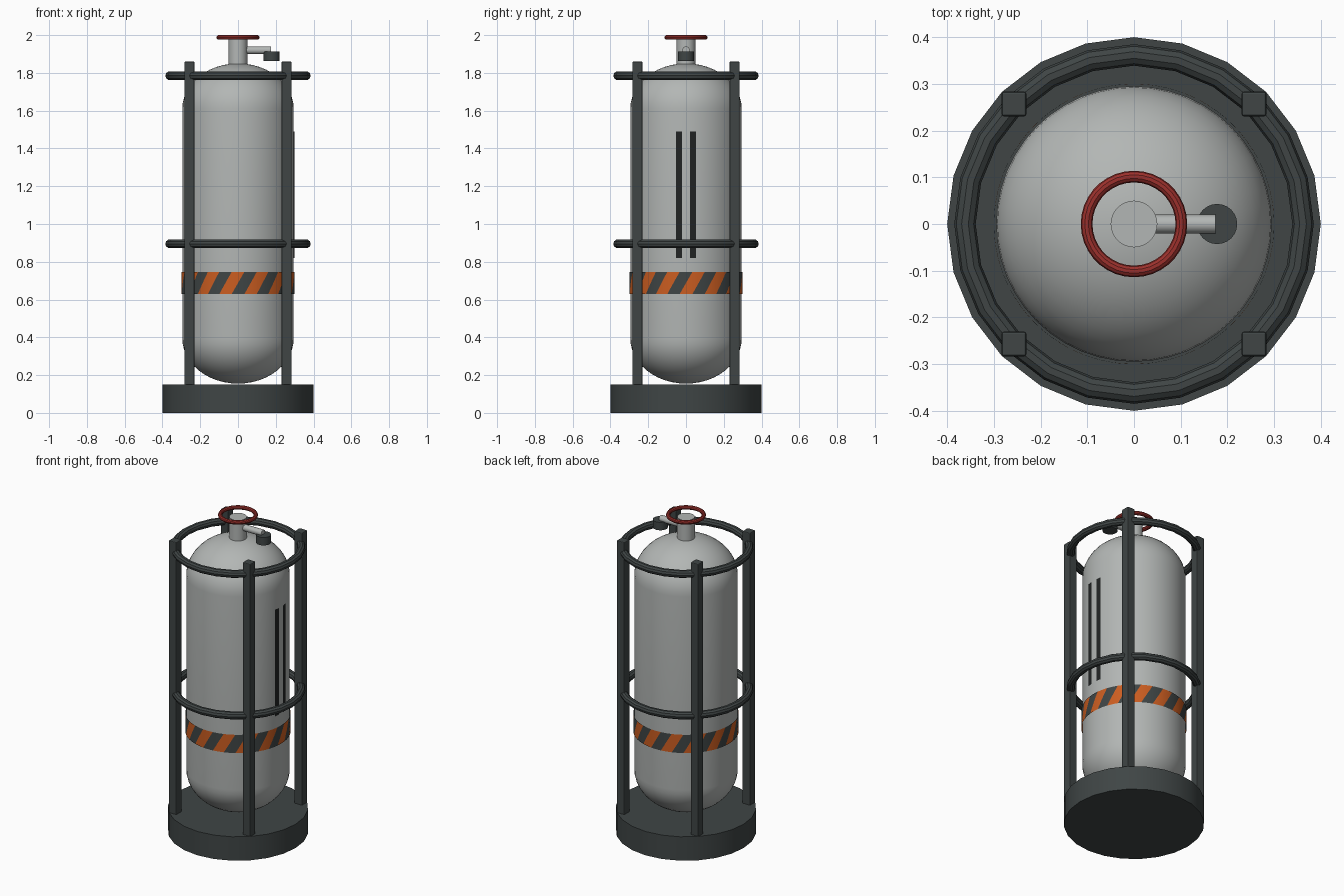
import bpy, bmesh, math
from math import sin, cos, pi, sqrt

cube = bpy.data.objects.get("Cube")
if cube:
    bpy.data.objects.remove(cube, do_unlink=True)


def material(name, rgb, rough=0.6):
    m = bpy.data.materials.new(name)
    m.use_nodes = True
    m.diffuse_color = (*rgb, 1)
    bsdf = m.node_tree.nodes["Principled BSDF"]
    bsdf.inputs["Base Color"].default_value = (*rgb, 1)
    bsdf.inputs["Roughness"].default_value = rough
    return m


GREY = material("tank grey", (0.45, 0.47, 0.46))
DARK = material("frame dark grey", (0.05, 0.06, 0.06))
ORANGE = material("hazard orange", (0.60, 0.11, 0.015))
RED = material("valve red", (0.33, 0.03, 0.025))
BLACK = material("stripe black", (0.015, 0.017, 0.017))


def finish(name, *mats, smooth=True):
    ob = bpy.context.object
    ob.name = name
    for m in mats:
        ob.data.materials.append(m)
    if smooth:
        bpy.ops.object.shade_smooth_by_angle(angle=math.radians(35))
    return ob


def from_bmesh(name, bm, *mats, smooth=True):
    me = bpy.data.meshes.new(name)
    bm.to_mesh(me)
    bm.free()
    ob = bpy.data.objects.new(name, me)
    bpy.context.collection.objects.link(ob)
    bpy.ops.object.select_all(action="DESELECT")
    ob.select_set(True)
    bpy.context.view_layer.objects.active = ob
    return finish(name, *mats, smooth=smooth)


def cylinder(name, radius, z0, z1, mat, x=0, sides=24):
    bpy.ops.mesh.primitive_cylinder_add(vertices=sides, radius=radius, depth=z1 - z0,
                                        location=(x, 0, (z0 + z1) / 2))
    return finish(name, mat)


def torus(name, major, minor, z, mat, sides=24):
    bpy.ops.mesh.primitive_torus_add(major_radius=major, minor_radius=minor,
                                     major_segments=sides, minor_segments=10,
                                     location=(0, 0, z))
    return finish(name, mat)


# Tank: a sphere squashed into domes, its halves pulled apart
R, DOME, LOW, HIGH = 0.295, 0.24, 0.395, 1.61
bm = bmesh.new()
bmesh.ops.create_uvsphere(bm, u_segments=48, v_segments=24, radius=1)
bmesh.ops.bisect_plane(bm, geom=bm.verts[:] + bm.edges[:] + bm.faces[:],
                       plane_co=(0, 0, 0.01), plane_no=(0, 0, 1))
for v in bm.verts:
    up = v.co.z > 0.005
    z = 0 if abs(v.co.z) < 0.02 else v.co.z
    r = R if z == 0 else R * sqrt(max(0, 1 - z * z))
    a = math.atan2(v.co.y, v.co.x)
    v.co = (r * cos(a), r * sin(a), (HIGH if up else LOW) + DOME * z)
from_bmesh("tank", bm, GREY)

# Hazard band: slanted cells in alternating colours
PAIRS, SUB, ROWS, Z0, Z1, SLANT = 14, 4, 4, 0.63, 0.745, 0.22
N = PAIRS * 2 * SUB
bm = bmesh.new()
rows = []
for j in range(ROWS + 1):
    t = j / ROWS
    angles = [2 * pi * i / N + SLANT * (t - 0.5) for i in range(N)]
    rows.append([bm.verts.new((0.3 * cos(a), 0.3 * sin(a), Z0 + (Z1 - Z0) * t))
                 for a in angles])
for low, high in zip(rows, rows[1:]):
    for i in range(N):
        k = (i + 1) % N
        face = bm.faces.new((low[i], low[k], high[k], high[i]))
        face.material_index = (i // SUB) % 2
from_bmesh("hazard_band", bm, ORANGE, DARK)

# Two thin vertical stripes on the left flank
for side, label in ((1, "back"), (-1, "front")):
    bm = bmesh.new()
    ys = [side * y for y in (0.021, 0.037, 0.053)][::side]
    cols = [[bm.verts.new((sqrt(0.299 ** 2 - y * y), y, z)) for z in (0.82, 1.49)]
            for y in ys]
    for a, b in zip(cols, cols[1:]):
        bm.faces.new((a[0], b[0], b[1], a[1]))
    from_bmesh("side_stripe_" + label, bm, BLACK)

# Base and protective cage
cylinder("base", 0.4, 0, 0.15, DARK)
torus("upper_ring", 0.362, 0.023, 1.785, DARK)
torus("middle_ring", 0.362, 0.023, 0.895, DARK)
for sx, xn in ((1, "left"), (-1, "right")):
    for sy, yn in ((1, "back"), (-1, "front")):
        bpy.ops.mesh.primitive_cube_add(size=1, location=(sx * 0.257, sy * 0.257, 1.0))
        bpy.context.object.scale = (0.053, 0.053, 1.72)
        bpy.ops.object.transform_apply(location=False, rotation=False, scale=True)
        post = finish(f"{yn}_{xn}_post", DARK, smooth=False)
        bevel = post.modifiers.new("soft edges", "BEVEL")
        bevel.width = 0.005
        bevel.segments = 2

# Valve: stem, outlet pipe, cap and hand wheel
cylinder("valve_stem", 0.05, 1.82, 1.977, GREY, sides=32)
bpy.ops.mesh.primitive_cylinder_add(vertices=16, radius=0.02, depth=0.155,
                                    location=(0.0975, 0, 1.92), rotation=(0, pi / 2, 0))
finish("outlet_pipe", GREY)
cylinder("outlet_cap", 0.043, 1.863, 1.913, DARK, x=0.178)
torus("hand_wheel", 0.1015, 0.0125, 1.9875, RED, sides=36)
